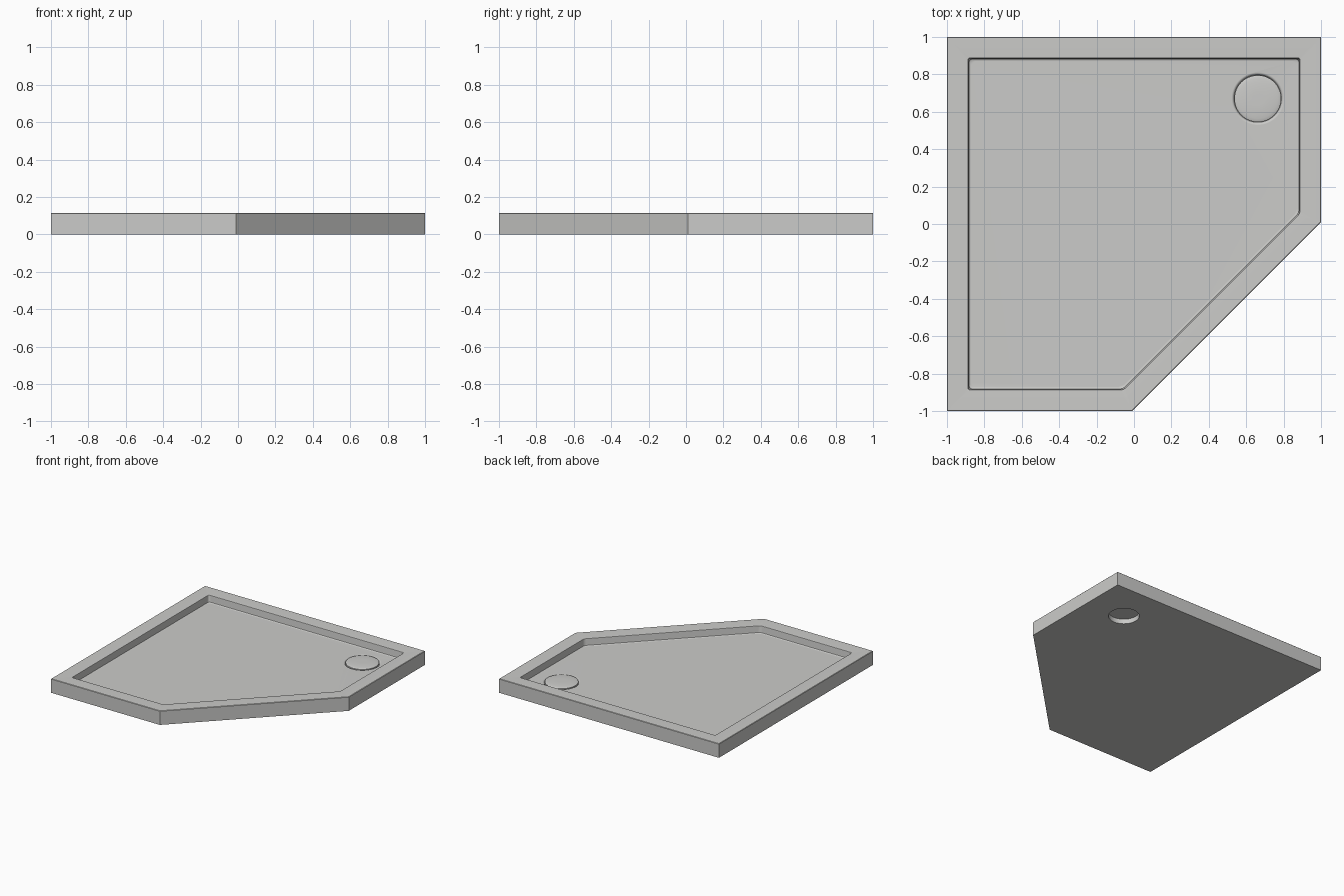
import bpy, bmesh, math
from mathutils import Vector

if "Cube" in bpy.data.objects:
    bpy.data.objects.remove(bpy.data.objects["Cube"], do_unlink=True)

OUTLINE = [Vector(p) for p in ((-1, -1), (-0.01, -1), (1, 0.01), (1, 1), (-1, 1))]
DRAIN = (0.662, 0.67)
FLOOR = 0.055
HEIGHT = 0.115

enamel = bpy.data.materials.new("light grey enamel")
enamel.use_nodes = True
colour = (0.6, 0.6, 0.585, 1)
enamel.diffuse_color = colour
enamel.node_tree.nodes["Principled BSDF"].inputs["Base Color"].default_value = colour


def inset_outline(d, r, steps=4):
    """Outline moved inwards by d, with corners rounded by about r."""
    n = len(OUTLINE)
    pts = []
    for i, p in enumerate(OUTLINE):
        a = (p - OUTLINE[i - 1]).normalized()
        b = (OUTLINE[(i + 1) % n] - p).normalized()
        na, nb = Vector((-a.y, a.x)), Vector((-b.y, b.x))
        corner = p + (na + nb) * d / (1 + na.dot(nb))
        for s in range(steps + 1):
            t = s / steps
            pts.append(corner - a * r * (1 - t) ** 2 + b * r * t ** 2)
    return pts


def circle(radius, sides=64):
    return [Vector((DRAIN[0] + radius * math.cos(math.tau * i / sides),
                    DRAIN[1] + radius * math.sin(math.tau * i / sides)))
            for i in range(sides)]


def skin(bm, loops):
    """Join successive (points, z) loops with quads; return the vertex rings."""
    rings = [[bm.verts.new((p.x, p.y, z)) for p in pts] for pts, z in loops]
    for lo, hi in zip(rings, rings[1:]):
        for i in range(len(lo)):
            j = (i + 1) % len(lo)
            bm.faces.new((lo[i], lo[j], hi[j], hi[i]))
    return rings


def finish(bm, name):
    bmesh.ops.recalc_face_normals(bm, faces=bm.faces)
    mesh = bpy.data.meshes.new(name)
    bm.to_mesh(mesh)
    bm.free()
    mesh.materials.append(enamel)
    obj = bpy.data.objects.new(name, mesh)
    bpy.context.collection.objects.link(obj)
    bpy.ops.object.select_all(action='DESELECT')
    obj.select_set(True)
    bpy.context.view_layer.objects.active = obj
    bpy.ops.object.shade_smooth_by_angle(angle=math.radians(35))
    weighted = obj.modifiers.new("even shading", 'WEIGHTED_NORMAL')
    weighted.keep_sharp = True
    return obj


# Tray: outer wall, flat rim and rounded step down to the floor (inset, z, corner)
section = [(0, 0, 0), (0, HEIGHT - 0.003, 0), (0.003, HEIGHT, 0),
           (0.107, HEIGHT, 0.015), (0.112, 0.112, 0.015), (0.114, 0.107, 0.015),
           (0.116, 0.068, 0.02), (0.118, 0.06, 0.02), (0.123, 0.056, 0.02),
           (0.13, FLOOR, 0.02)]
bm = bmesh.new()
skin(bm, [(inset_outline(d, r), z) for d, z, r in section])

# Drain hole through the tray, with a rounded lip
lip = [(0.116, 0), (0.116, 0.04), (0.126, 0.041), (0.13, 0.049),
       (0.134, 0.053), (0.141, FLOOR)]
skin(bm, [(circle(r), z) for r, z in lip])
bmesh.ops.remove_doubles(bm, verts=bm.verts, dist=1e-5)

# Floor and underside, each filled around the hole
for level in (0, FLOOR):
    edges = [e for e in bm.edges if e.is_boundary
             and all(abs(v.co.z - level) < 1e-5 for v in e.verts)]
    bmesh.ops.triangle_fill(bm, edges=edges, use_beauty=True)
finish(bm, "shower_tray")

# Drain cover: shallow dome resting in the hole
bm = bmesh.new()
dome = [(0.125, 0.044), (0.125, 0.056)]
dome += [(0.123 * math.cos(a), 0.057 + 0.009 * math.sin(a))
         for a in (math.radians(d) for d in range(0, 90, 15))]
rings = skin(bm, [(circle(r), z) for r, z in dome])
bm.faces.new(rings[0])
bm.faces.new(rings[-1])
finish(bm, "drain_cover")
